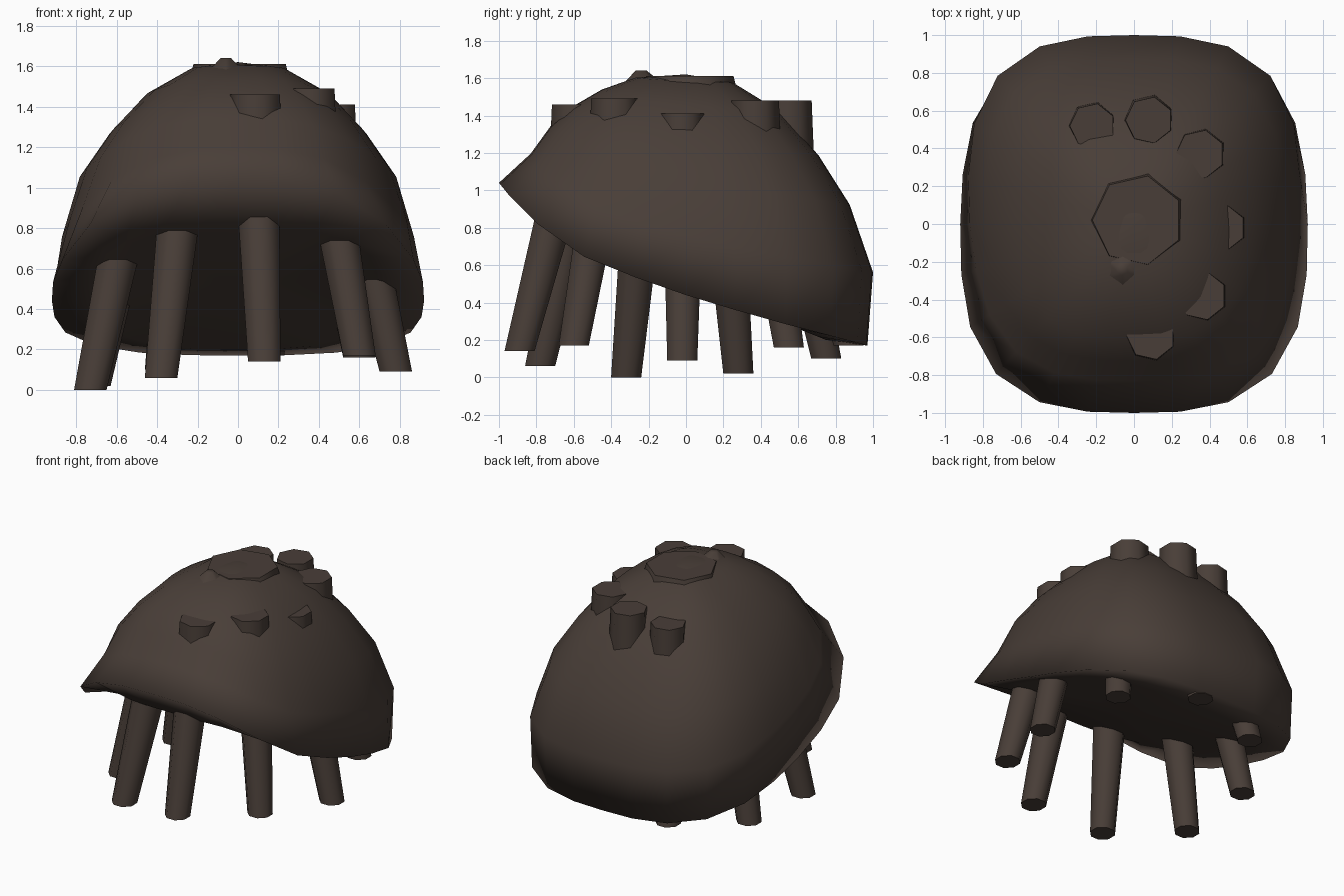
import bpy, bmesh, math
from mathutils import Vector

cube = bpy.data.objects.get("Cube")
if cube:
    bpy.data.objects.remove(cube)

brown = bpy.data.materials.new("dark_brown")
brown.use_nodes = True
colour = (0.066, 0.048, 0.039, 1)
brown.diffuse_color = colour
brown.node_tree.nodes["Principled BSDF"].inputs["Base Color"].default_value = colour


def lerp_table(table, v):
    for (a, fa), (b, fb) in zip(table, table[1:]):
        if v <= b:
            return fa + (fb - fa) * max(0, v - a) / (b - a)
    return table[-1][1]


def loft(rings):
    bm = bmesh.new()
    loops = [[bm.verts.new(p) for p in ring] for ring in rings]
    n = len(loops[0])
    for low, high in zip(loops, loops[1:]):
        for i in range(n):
            j = (i + 1) % n
            bm.faces.new((low[i], low[j], high[j], high[i]))
    return bm, loops


def finish(bm, name, angle):
    bmesh.ops.recalc_face_normals(bm, faces=bm.faces)
    mesh = bpy.data.meshes.new(name)
    bm.to_mesh(mesh)
    bm.free()
    obj = bpy.data.objects.new(name, mesh)
    bpy.context.collection.objects.link(obj)
    mesh.materials.append(brown)
    bpy.ops.object.select_all(action='DESELECT')
    obj.select_set(True)
    bpy.context.view_layer.objects.active = obj
    bpy.ops.object.shade_smooth_by_angle(angle=math.radians(angle))


def stub(name, bottom, top, r_bottom, r_top, sides):
    rings = []
    for centre, r in ((bottom, r_bottom), (top, r_top)):
        angles = [math.tau * (k + .5) / sides for k in range(sides)]
        rings.append([Vector(centre) + Vector((r * math.cos(a), r * math.sin(a), 0))
                      for a in angles])
    bm, loops = loft(rings)
    bm.faces.new(loops[0][::-1])
    bm.faces.new(loops[-1])
    finish(bm, name, 65)


# Tilted dome body: rounded-box plan, rim rising toward the front
rim_height = [(-1, 1.04), (-.87, .88), (-.6, .67), (-.4, .58), (0, .44), (.4, .32), (1, .17)]
levels = [  # height share, front scale, side scale, back scale
    (0, 1, 1, .97), (.27, .83, .945, 1), (.52, .725, .85, .875),
    (.7, .61, .69, .71), (.86, .45, .5, .51), (.97, .27, .25, .25)]
SEGMENTS = 24
plan = []
for k in range(SEGMENTS):
    a = math.tau * k / SEGMENTS
    c, s = math.cos(a), math.sin(a)
    r = (abs(c) ** 3 + abs(s) ** 3) ** (-1 / 3)
    plan.append((.92 * r * c, r * s))

# The underside is a sloping plate just inside the rim
rings = [[(.75 * x, .75 * y, .5 - .3 * y) for x, y in plan]]
for h, front, side, back in levels:
    ring = []
    for x, y in plan:
        z = lerp_table(rim_height, y)
        scale = side + abs(y) * ((back if y > 0 else front) - side)
        ring.append((x * scale, y * scale, z + h * (1.62 - z)))
    rings.append(ring)
bm, loops = loft(rings)
for loop, height in ((loops[0], .5), (loops[-1], 1.62)):
    centre = bm.verts.new((0, 0, height))
    for i in range(SEGMENTS):
        bm.faces.new((loop[i], loop[(i + 1) % SEGMENTS], centre))
finish(bm, "dome", 180)

# Ring of tapered legs leaning inward
feet = [(.13, -.89, .14), (-.38, -.78, .06), (.6, -.6, .17), (-.73, -.32, 0), (.78, -.02, .09),
        (-.71, .28, .02), (-.38, .75, .1), (.6, .55, .16), (.15, .87, .17)]
for i, (x, y, z) in enumerate(feet):
    top = .65 - .4 * y
    pull = 1 - .29 * (top - z)
    stub(f"leg_{i + 1}", (x, y, z), (x * pull, y * pull, top), .087, .087 + .033 * (top - z), 8)

# Flat-topped knobs around the crown
knobs = [(.08, .55, 1.48, .125), (.35, .37, 1.48, .13), (.47, -.02, 1.41, .12),
         (.36, -.38, 1.49, .13), (.09, -.59, 1.46, .13), (-.22, .52, 1.44, .12)]
for i, (x, y, z, r) in enumerate(knobs):
    stub(f"knob_{i + 1}", (x, y, z - .3), (x, y, z), r * 1.1, r, 7)

# Low worn crown with a small peak
stub("crown", (.02, .02, 1.5), (.02, .02, 1.61), .27, .24, 7)
stub("crown_peak", (-.06, -.22, 1.52), (-.06, -.24, 1.64), .16, .03, 6)
